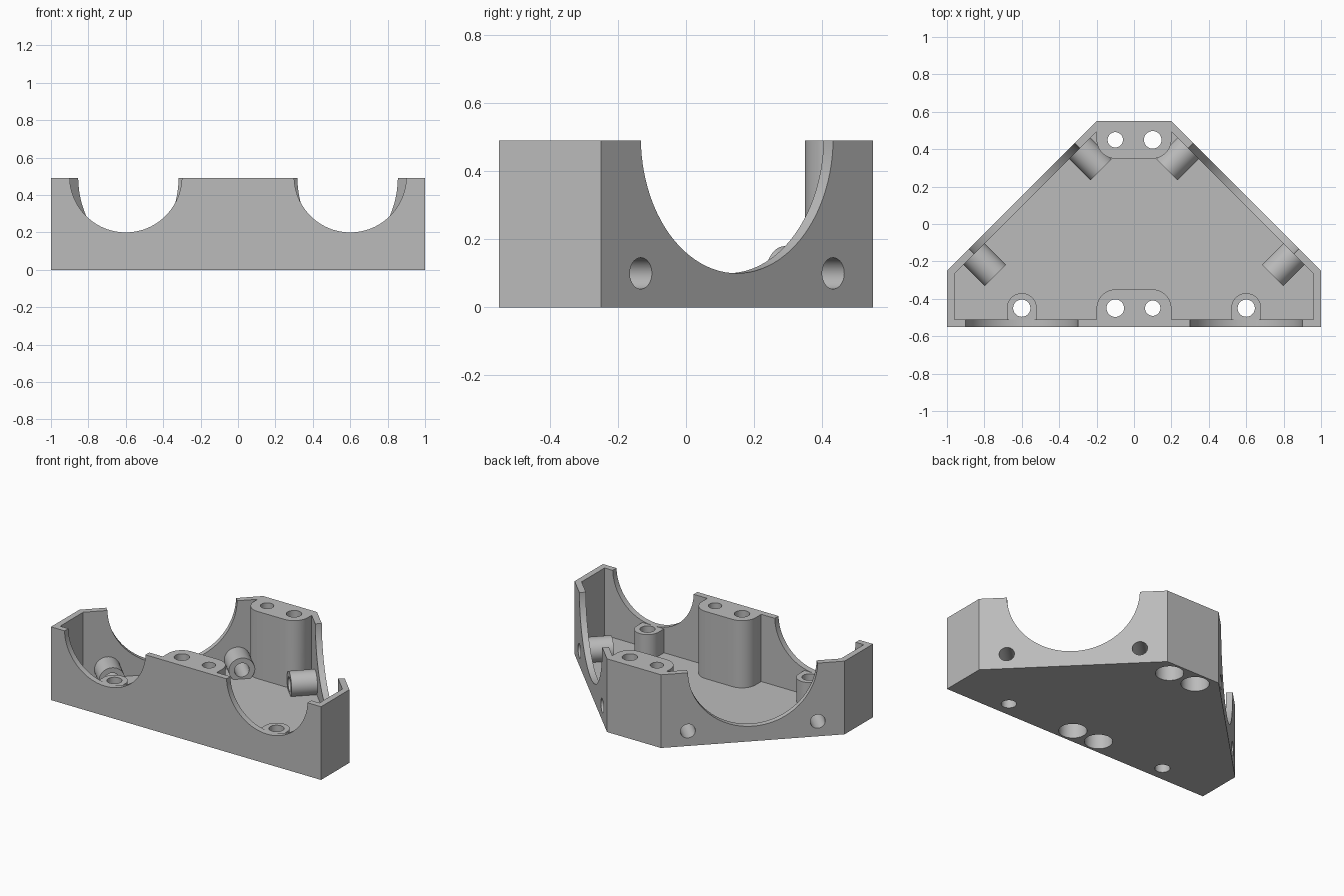
import bpy, bmesh, math
from mathutils import Vector, Matrix

if "Cube" in bpy.data.objects:
    bpy.data.objects.remove(bpy.data.objects["Cube"], do_unlink=True)

grey = bpy.data.materials.new("plain_grey")
grey.use_nodes = True
colour = (0.5, 0.5, 0.5, 1)
grey.diffuse_color = colour
grey.node_tree.nodes["Principled BSDF"].inputs["Base Color"].default_value = colour

HEIGHT, WALL, FLOOR = 0.49, 0.04, 0.04
S = math.sqrt(0.5)


def add_object(name, bm):
    bmesh.ops.recalc_face_normals(bm, faces=bm.faces)
    mesh = bpy.data.meshes.new(name)
    bm.to_mesh(mesh)
    bm.free()
    mesh.materials.append(grey)
    ob = bpy.data.objects.new(name, mesh)
    bpy.context.collection.objects.link(ob)
    return ob


def prism(name, points, z0, z1):
    bm = bmesh.new()
    face = bm.faces.new([bm.verts.new((x, y, z0)) for x, y in points])
    top = bmesh.ops.extrude_face_region(bm, geom=[face])["geom"]
    verts = [v for v in top if isinstance(v, bmesh.types.BMVert)]
    bmesh.ops.translate(bm, verts=verts, vec=(0, 0, z1 - z0))
    return add_object(name, bm)


def rod(name, start, end, radius, sides=48):
    start, end = Vector(start), Vector(end)
    axis = end - start
    turn = axis.to_track_quat("Z", "Y").to_matrix().to_4x4()
    bm = bmesh.new()
    bmesh.ops.create_cone(bm, cap_ends=True, segments=sides, radius1=radius, radius2=radius,
                          depth=axis.length, matrix=Matrix.Translation((start + end) / 2) @ turn)
    return add_object(name, bm)


def combine(tool, operation):
    mod = housing.modifiers.new(tool.name, "BOOLEAN")
    mod.operation, mod.solver, mod.object = operation, "EXACT", tool
    bpy.context.view_layer.objects.active = housing
    bpy.ops.object.modifier_apply(modifier=mod.name)
    bpy.data.objects.remove(tool, do_unlink=True)


def mirrored(half):
    return half + [(-x, y) for x, y in reversed(half)]


def boss(name, cx, y, half, radius, side, top):
    # straight sides run into the wall, rounded corners face inward
    points = [(cx + half + radius, side * 0.53)]
    for centre, first in ((cx + half, 0), (cx - half, 90)):
        for i in range(13):
            a = math.radians(first + i * 7.5)
            points.append((centre + radius * math.cos(a), y - side * radius * math.sin(a)))
    points.append((cx - half - radius, side * 0.53))
    combine(prism(name, points, FLOOR / 2, top), "UNION")


# Open tray with chamfered rear corners
housing = prism("housing", mirrored([(1, -0.55), (1, -0.25), (0.2, 0.55)]), 0, HEIGHT)
d = WALL * math.tan(math.radians(22.5))
inner = mirrored([(1 - WALL, WALL - 0.55), (1 - WALL, -0.25 - d), (0.2 - d, 0.55 - WALL)])
combine(prism("cavity", inner, FLOOR, 0.7), "DIFFERENCE")

# Screw pillars on the front and rear walls, low posts beside the front openings
for side in (-1, 1):
    boss("pillar", 0, side * 0.45, 0.1, 0.1, side, HEIGHT)
    boss("post", side * 0.6, -0.45, 0, 0.08, -1, 0.2)

# Horizontal tubes through the slanted walls
ends = []
for side in (-1, 1):
    outward = Vector((side * S, S, 0))
    for along in (-0.4, 0.4):
        on_wall = Vector((side * (0.6 - along * S), 0.15 + along * S, 0.1))
        combine(rod("tube", on_wall - outward * 0.02, on_wall - outward * 0.2, 0.08), "UNION")
        ends.append((on_wall + outward * 0.05, on_wall - outward * 0.25))
for start, end in ends:
    combine(rod("tube_bore", start, end, 0.046), "DIFFERENCE")

# Round openings in the front and slanted walls
for side in (-1, 1):
    combine(rod("front_opening", (side * 0.6, -0.7, 0.5), (side * 0.6, -0.505, 0.5), 0.3, 96),
            "DIFFERENCE")
    outward = Vector((side * S, S, 0))
    middle = Vector((side * 0.6, 0.15, 0.5))
    combine(rod("slant_opening", middle + outward * 0.1, middle - outward * 0.045, 0.4, 96),
            "DIFFERENCE")

# Vertical screw holes, with wide recesses underneath the pillars
for side in (-1, 1):
    combine(rod("post_hole", (side * 0.6, -0.45, -0.1), (side * 0.6, -0.45, 0.4), 0.046), "DIFFERENCE")
    for x in (-0.1, 0.1):
        y = side * 0.45
        radius = 0.047 if x * side > 0 else 0.041
        combine(rod("pillar_hole", (x, y, -0.1), (x, y, 0.6), radius), "DIFFERENCE")
        combine(rod("pillar_recess", (x, y, -0.1), (x, y, 0.2), 0.085), "DIFFERENCE")

# Smooth round walls, crisp edges
bpy.ops.object.select_all(action="DESELECT")
housing.select_set(True)
bpy.context.view_layer.objects.active = housing
bpy.ops.object.shade_smooth_by_angle(angle=math.radians(30))
